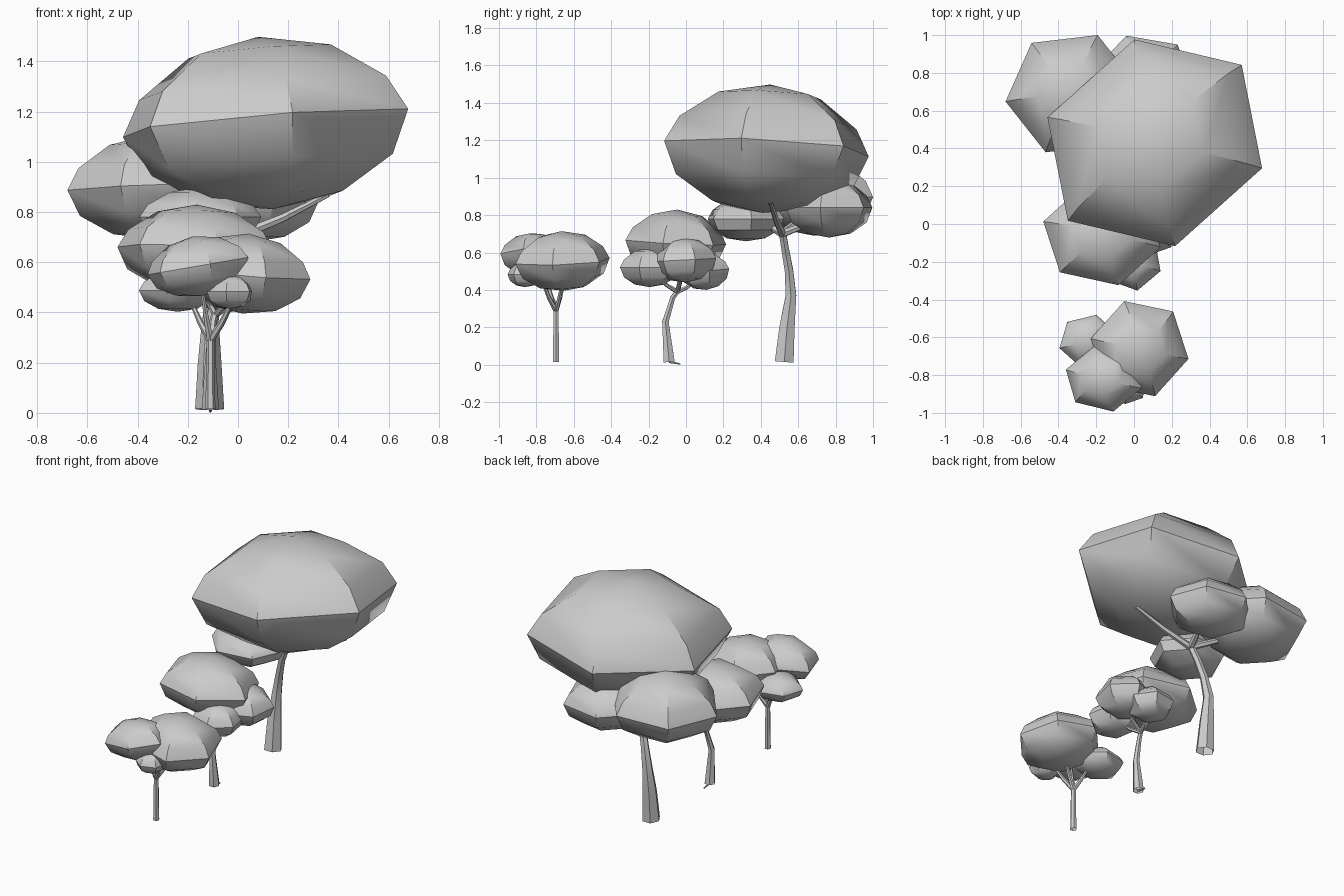
import bpy
import bmesh
from math import radians
from mathutils import Matrix, Vector

# Remove the default cube
default_cube = bpy.data.objects.get("Cube")
if default_cube:
    bpy.data.objects.remove(default_cube, do_unlink=True)

# Single flat grey used for the whole grove
grey = bpy.data.materials.new("plain_grey")
grey.use_nodes = True
colour = (0.6, 0.6, 0.6, 1.0)
grey.diffuse_color = colour
for node in grey.node_tree.nodes:
    if node.type == 'BSDF_PRINCIPLED':
        node.inputs["Base Color"].default_value = colour


def finish(obj, angle):
    """Link a mesh object, colour it and smooth its soft edges."""
    bpy.context.scene.collection.objects.link(obj)
    obj.data.materials.clear()
    obj.data.materials.append(grey)
    bpy.ops.object.select_all(action='DESELECT')
    obj.select_set(True)
    bpy.context.view_layer.objects.active = obj
    bpy.ops.object.shade_smooth_by_angle(angle=radians(angle))


def canopy(name, centre, size, turn, slope=(0, 0), skew=0):
    """Six-sided flattened dome; slope tips its equator along x and y."""
    mesh = bpy.data.meshes.new(name)
    bm = bmesh.new()
    bmesh.ops.create_uvsphere(bm, u_segments=6, v_segments=6, radius=1)
    # Lower the shoulders of the upper half
    for vert in bm.verts:
        if vert.co.z > 0.01:
            vert.co.z **= 1.3
    tip = Matrix.Rotation(slope[1], 4, 'X') @ Matrix.Rotation(-slope[0], 4, 'Y')
    spin = Matrix.Rotation(radians(turn + 30), 4, 'Z')
    lean = Matrix(((1, skew, 0), (skew, 1, 0), (0, 0, 1))).to_4x4()
    place = Matrix.Translation(Vector(centre))
    bm.transform(place @ tip @ lean @ Matrix.Diagonal((*size, 1)) @ spin)
    bm.to_mesh(mesh)
    bm.free()
    finish(bpy.data.objects.new(name, mesh), 35)


def limb(name, *points):
    """Tapered six-sided open tube through points given as x, y, z, radius."""
    curve = bpy.data.curves.new(name + "_path", 'CURVE')
    curve.dimensions = '3D'
    curve.bevel_depth = 1
    curve.bevel_resolution = 1
    curve.use_fill_caps = False
    spline = curve.splines.new('POLY')
    spline.points.add(len(points) - 1)
    for target, (x, y, z, radius) in zip(spline.points, points):
        target.co = (x, y, z, 1)
        target.radius = radius
    path = bpy.data.objects.new(name + "_path", curve)
    mesh = bpy.data.meshes.new_from_object(path)
    bpy.data.objects.remove(path, do_unlink=True)
    finish(bpy.data.objects.new(name, mesh), 40)


def branches(prefix, start, radius, tips):
    """Bent limbs that fan out from a fork and thin towards their tips."""
    start = Vector(start)
    for number, tip in enumerate(tips, 1):
        tip = Vector(tip)
        bend = start.lerp(tip, 0.5) - Vector((0, 0, 0.01))
        limb(f"{prefix}_branch_{number}", (*start, radius),
             (*bend, radius * 0.8), (*tip, radius * 0.5))


# Large tree at the back
canopy("large_crown", (.11, .43, 1.155), (.605, .57, .345), -17, (.085, -.06), .05)
canopy("large_left_cluster", (-.33, .69, .9), (.353, .337, .21), 7, (.04, -.03))
canopy("large_back_cluster", (.05, .765, .84), (.275, .245, .16), -11)
canopy("large_front_cluster", (-.15, .32, .78), (.245, .22, .12), 8)
limb("large_trunk", (-.113, .525, .015, .058), (-.113, .54, .2, .047),
     (-.11, .561, .37, .033), (-.085, .551, .5, .026), (-.05, .53, .62, .023),
     (-.01, .515, .71, .022))
branches("large", (-.01, .515, .7), .022,
         [(.36, .45, .87), (-.14, .36, .82), (.06, .72, .8), (-.28, .66, .84)])

# Middle tree
canopy("middle_crown", (-.17, -.055, .655), (.32, .28, .175), -14, (-.03, -.05))
canopy("middle_right_cluster", (.06, -.01, .56), (.18, .175, .12), 20, (0, .05))
canopy("middle_front_cluster", (-.01, -.195, .52), (.16, .16, .105), 40)
canopy("middle_back_cluster", (-.04, .1, .5), (.15, .14, .1), 10, (0, .1))
limb("middle_trunk", (-.11, -.09, .015, .034), (-.11, -.11, .23, .02),
     (-.1, -.07, .36, .015), (-.09, -.04, .4, .014))
limb("middle_root", (-.11, -.09, .016, .008), (-.11, -.03, .004, .004))
branches("middle", (-.09, -.045, .39), .013,
         [(-.17, -.02, .56), (.05, -.02, .5), (-.02, -.16, .48), (-.05, .06, .46)])

# Small tree at the front
canopy("small_crown", (.03, -.66, .555), (.265, .265, .16), -12, (-.08, .04))
canopy("small_front_cluster", (-.16, -.82, .585), (.212, .178, .12), -16, (.17, 0))
canopy("small_left_cluster", (-.24, -.62, .488), (.16, .144, .085), 15)
canopy("small_low_cluster", (-.03, -.86, .483), (.1, .095, .068), 20)
limb("small_trunk", (-.11, -.695, .015, .02), (-.11, -.695, .16, .017),
     (-.11, -.695, .31, .016))
branches("small", (-.11, -.695, .29), .015,
         [(-.02, -.66, .44), (-.14, -.75, .47), (-.19, -.65, .45), (-.02, -.77, .45)])
